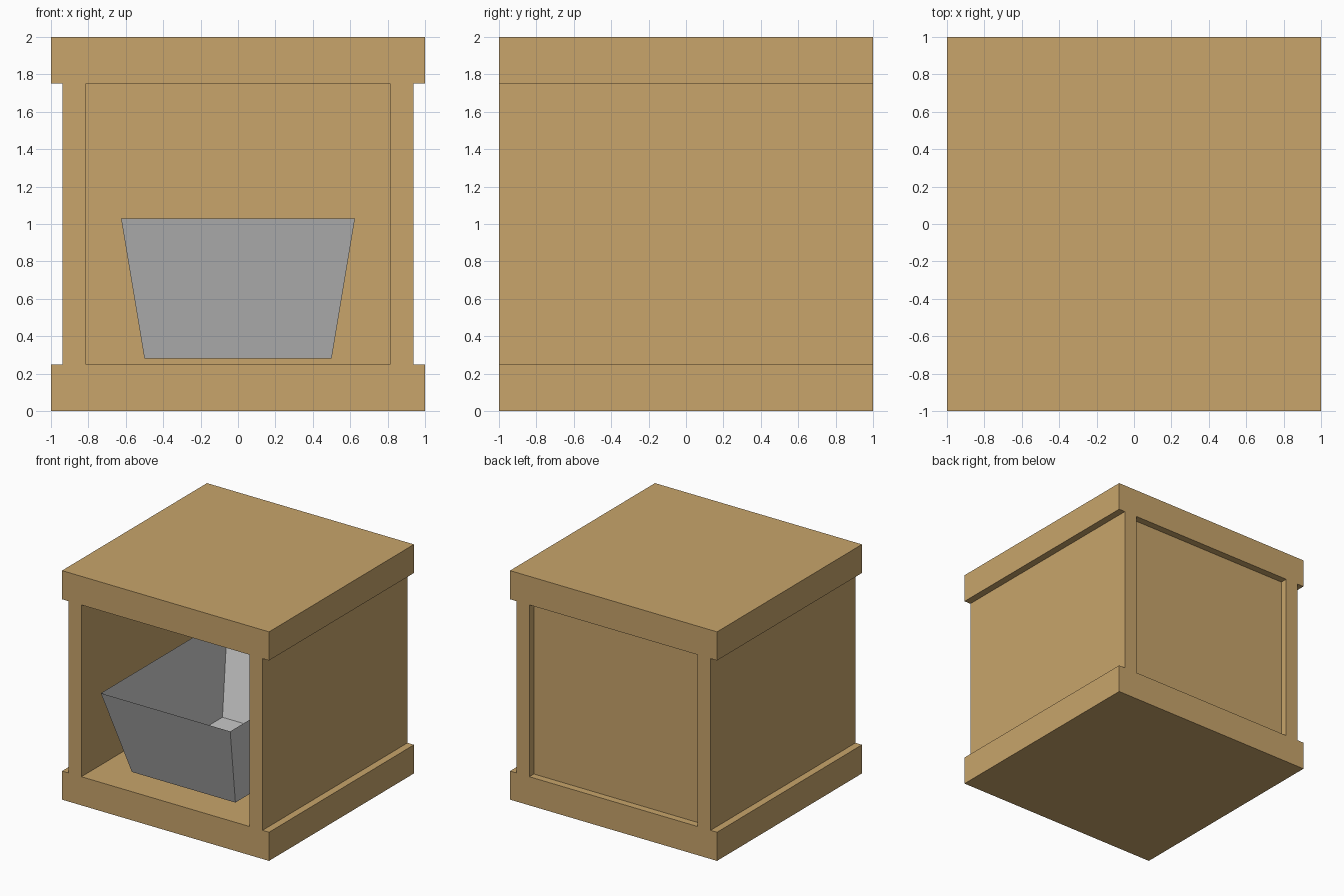
import bpy, bmesh
from mathutils import Vector

if "Cube" in bpy.data.objects:
    bpy.data.objects.remove(bpy.data.objects["Cube"])


def material(name, rgb):
    m = bpy.data.materials.new(name)
    m.diffuse_color = (*rgb, 1.0)
    m.use_nodes = True
    m.node_tree.nodes["Principled BSDF"].inputs["Base Color"].default_value = m.diffuse_color
    return m


WOOD = material("light wood", (0.578, 0.374, 0.146))
GREY = material("light grey", (0.578, 0.578, 0.578))


def finish(bm, name, mat):
    mesh = bpy.data.meshes.new(name)
    bm.to_mesh(mesh)
    bm.free()
    mesh.materials.append(mat)
    obj = bpy.data.objects.new(name, mesh)
    bpy.context.collection.objects.link(obj)
    return obj


def loop(bm, pts, y):
    vs = [bm.verts.new((x, y, z)) for x, z in pts]
    return [bm.edges.new((a, b)) for a, b in zip(vs, vs[1:] + vs[:1])]


# Cabinet frame: thick top and base with inset side walls, one profile run front to back
half = [(1, 0), (1, 0.25), (0.9375, 0.25), (0.9375, 1.75), (1, 1.75), (1, 2)]
outer = half + [(-x, z) for x, z in reversed(half)]
IN = 0.8125
inner = [(IN, 0.25), (IN, 1.75), (-IN, 1.75), (-IN, 0.25)]
bm = bmesh.new()
edges = loop(bm, outer, -1) + loop(bm, inner, -1)
bmesh.ops.triangle_fill(bm, edges=edges, use_beauty=True, normal=Vector((0, -1, 0)))
ext = bmesh.ops.extrude_face_region(bm, geom=bm.faces[:], use_keep_orig=True)
for v in ext["geom"]:
    if isinstance(v, bmesh.types.BMVert):
        v.co.y = 1
bmesh.ops.recalc_face_normals(bm, faces=bm.faces[:])
finish(bm, "cabinet_frame", WOOD)

# Back panel, set in from the rear edge; its rim is hidden in the frame
bm = bmesh.new()
bmesh.ops.create_cube(bm, size=1)
for v in bm.verts:
    v.co = (v.co.x * 2 * IN, 0.875 + v.co.y * 0.125, 1 + v.co.z * 1.5)
bm.normal_update()
rim = [f for f in bm.faces if abs(f.normal.y) < 0.5]
bmesh.ops.delete(bm, geom=rim, context="FACES_ONLY")
finish(bm, "back_panel", WOOD)

# Open tapered bin made of thin sheet
bm = bmesh.new()
bmesh.ops.create_cube(bm, size=1)
for v in bm.verts:
    top = v.co.z > 0
    v.co = (v.co.x * (1.25 if top else 1.0),
            -0.125 + v.co.y * (1.75 if top else 1.25),
            1.03 if top else 0.28)
bm.normal_update()
lid = [f for f in bm.faces if f.normal.z > 0.9]
bmesh.ops.delete(bm, geom=lid, context="FACES_ONLY")
finish(bm, "bin", GREY)
